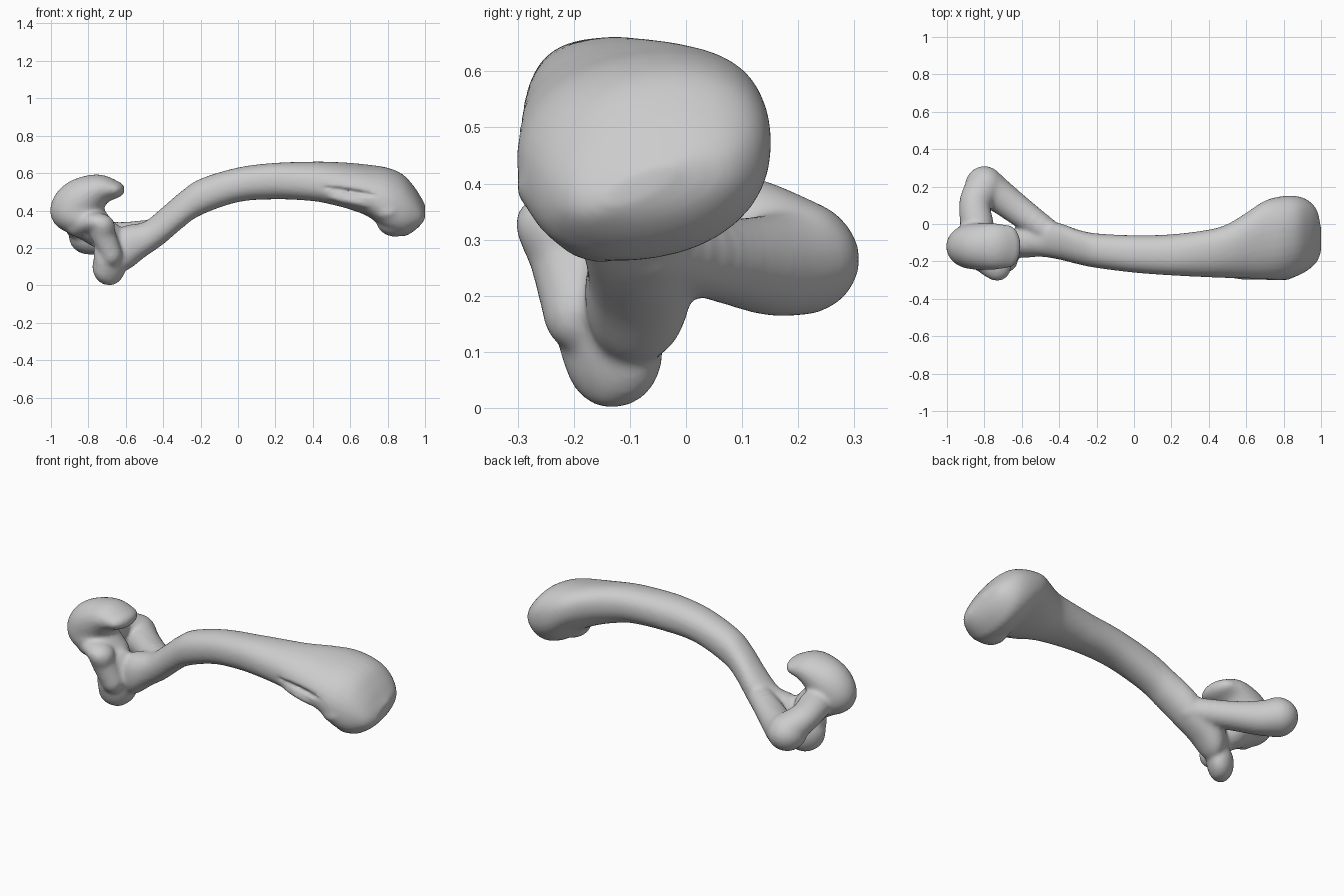
import bpy, bmesh, math
from mathutils import Vector, Matrix

if "Cube" in bpy.data.objects:
    bpy.data.objects.remove(bpy.data.objects["Cube"])

SIDES = 32
bm = bmesh.new()


def smooth_rows(rows, steps=5):
    """Catmull-Rom interpolation through rows of numbers."""
    out = []
    for i in range(len(rows) - 1):
        p0, p1 = rows[max(i - 1, 0)], rows[i]
        p2, p3 = rows[i + 1], rows[min(i + 2, len(rows) - 1)]
        for s in range(steps):
            t = s / steps
            out.append([0.5 * (2 * b + (c - a) * t + (2 * a - 5 * b + 4 * c - d) * t * t
                               + (3 * b - a - 3 * c + d) * t ** 3)
                        for a, b, c, d in zip(p0, p1, p2, p3)])
    return out + [list(rows[-1])]


def skin(rings):
    """Bridge rings of points into a closed tube."""
    rings = [[bm.verts.new(p) for p in r] for r in rings]
    for a, b in zip(rings, rings[1:]):
        for i in range(SIDES):
            j = (i + 1) % SIDES
            bm.faces.new((a[i], a[j], b[j], b[i]))
    bm.faces.new(rings[0][::-1])
    bm.faces.new(rings[-1])


def blob(centre, radii, turn=(0, 0, 0), target=None):
    """Rounded ellipsoid lump; turn is in degrees about x, y, z."""
    m = Matrix.Translation(centre)
    for angle, axis in zip(turn, 'XYZ'):
        m = m @ Matrix.Rotation(math.radians(angle), 4, axis)
    m = m @ Matrix.Diagonal((*radii, 1))
    bmesh.ops.create_uvsphere(target or bm, u_segments=28, v_segments=18, radius=1, matrix=m)


def limb(rows):
    """Chain of round-ended lumps: x, y, z, rx, ry, rz."""
    for r in smooth_rows(rows, 6):
        blob(r[:3], r[3:])


# Shaft with its flared far end: x, y min, y max, z min, z max
shaft = [
    (-0.68, -0.16, -0.06, 0.12, 0.28),
    (-0.60, -0.18, 0.00, 0.08, 0.32),
    (-0.50, -0.175, 0.01, 0.15, 0.34),
    (-0.40, -0.19, 0.005, 0.22, 0.42),
    (-0.30, -0.215, -0.03, 0.305, 0.505),
    (-0.20, -0.235, -0.05, 0.375, 0.57),
    (0.00, -0.26, -0.06, 0.445, 0.63),
    (0.20, -0.275, -0.055, 0.46, 0.655),
    (0.40, -0.285, -0.03, 0.452, 0.66),
    (0.50, -0.29, 0.00, 0.435, 0.657),
    (0.60, -0.295, 0.06, 0.41, 0.65),
    (0.70, -0.30, 0.125, 0.37, 0.64),
    (0.80, -0.30, 0.15, 0.29, 0.625),
    (0.88, -0.275, 0.148, 0.265, 0.59),
    (0.94, -0.24, 0.12, 0.295, 0.525),
    (0.98, -0.20, 0.07, 0.335, 0.46),
    (1.00, -0.15, -0.02, 0.37, 0.42)]
rings = []
for x, y0, y1, z0, z1 in smooth_rows(shaft):
    skew = 0.03 * min(max((x - 0.2) / 0.4, 0), 1)
    ring = []
    for k in range(SIDES):
        a = 2 * math.pi * k / SIDES
        c, s = math.cos(a), math.sin(a)
        c = math.copysign(abs(c) ** 0.9, c)
        s = math.copysign(abs(s) ** 0.9, s)
        ring.append(Vector((x, (y0 + y1) / 2 + c * (y1 - y0) / 2,
                            (z0 + z1) / 2 + s * (z1 - z0) / 2 + c * skew)))
    rings.append(ring)
skin(rings)

# Far end knuckles and the small ridge beside the groove
blob((0.84, -0.15, 0.345), (0.10, 0.10, 0.085))
blob((0.80, -0.25, 0.395), (0.07, 0.052, 0.05))
blob((0.62, -0.255, 0.45), (0.17, 0.045, 0.028), (0, 12, 0))

# Back lobe, reaching out behind the head
limb([(-0.42, -0.07, 0.29, 0.06, 0.07, 0.07),
      (-0.60, 0.06, 0.265, 0.08, 0.08, 0.075),
      (-0.72, 0.15, 0.255, 0.09, 0.09, 0.09),
      (-0.80, 0.20, 0.265, 0.105, 0.11, 0.10)])
limb([(-0.80, 0.20, 0.28, 0.10, 0.10, 0.09),
      (-0.85, 0.11, 0.335, 0.085, 0.09, 0.075),
      (-0.84, 0.00, 0.36, 0.09, 0.09, 0.08)])

# Lower blade, thin and set diagonally
blob((-0.68, -0.14, 0.17), (0.115, 0.065, 0.17), (0, 0, 45))
blob((-0.69, -0.13, 0.10), (0.105, 0.07, 0.10), (0, 0, 45))

# Front lip joining the blade to the head
limb([(-0.68, -0.19, 0.17, 0.06, 0.065, 0.07),
      (-0.72, -0.215, 0.27, 0.065, 0.065, 0.07),
      (-0.74, -0.225, 0.335, 0.07, 0.078, 0.05),
      (-0.86, -0.15, 0.33, 0.07, 0.07, 0.07)])

# Hooked head
limb([(-0.675, -0.12, 0.512, 0.07, 0.115, 0.05),
      (-0.75, -0.12, 0.51, 0.09, 0.125, 0.083),
      (-0.835, -0.12, 0.46, 0.13, 0.125, 0.11),
      (-0.865, -0.12, 0.395, 0.14, 0.12, 0.11),
      (-0.82, -0.12, 0.35, 0.13, 0.12, 0.09),
      (-0.74, -0.11, 0.29, 0.09, 0.10, 0.09)])


def make_object(name, mesh_data):
    bmesh.ops.recalc_face_normals(mesh_data, faces=mesh_data.faces)
    mesh = bpy.data.meshes.new(name)
    mesh_data.to_mesh(mesh)
    mesh_data.free()
    obj = bpy.data.objects.new(name, mesh)
    bpy.context.collection.objects.link(obj)
    return obj


bone = make_object("bone", bm)
grey = bpy.data.materials.new("bone grey")
grey.diffuse_color = (0.6, 0.6, 0.6, 1)
grey.use_nodes = True
grey.node_tree.nodes["Principled BSDF"].inputs["Base Color"].default_value = grey.diffuse_color
bone.data.materials.append(grey)

# Groove along the front of the shaft
cut = bmesh.new()
blob((0.58, -0.315, 0.505), (0.20, 0.045, 0.018), (0, 9, 0), cut)
cutter = make_object("groove_cutter", cut)
cutter.hide_render = True
cutter.display_type = 'WIRE'

# Fuse all lumps, carve the groove, then soften
fuse = bone.modifiers.new("fuse", 'REMESH')
fuse.mode = 'VOXEL'
fuse.voxel_size = 0.009
fuse.use_smooth_shade = True
carve = bone.modifiers.new("carve", 'BOOLEAN')
carve.operation = 'DIFFERENCE'
carve.object = cutter
again = bone.modifiers.new("even_out", 'REMESH')
again.mode = 'VOXEL'
again.voxel_size = 0.009
again.use_smooth_shade = True
soften = bone.modifiers.new("soften", 'SMOOTH')
soften.factor = 0.5
soften.iterations = 10
